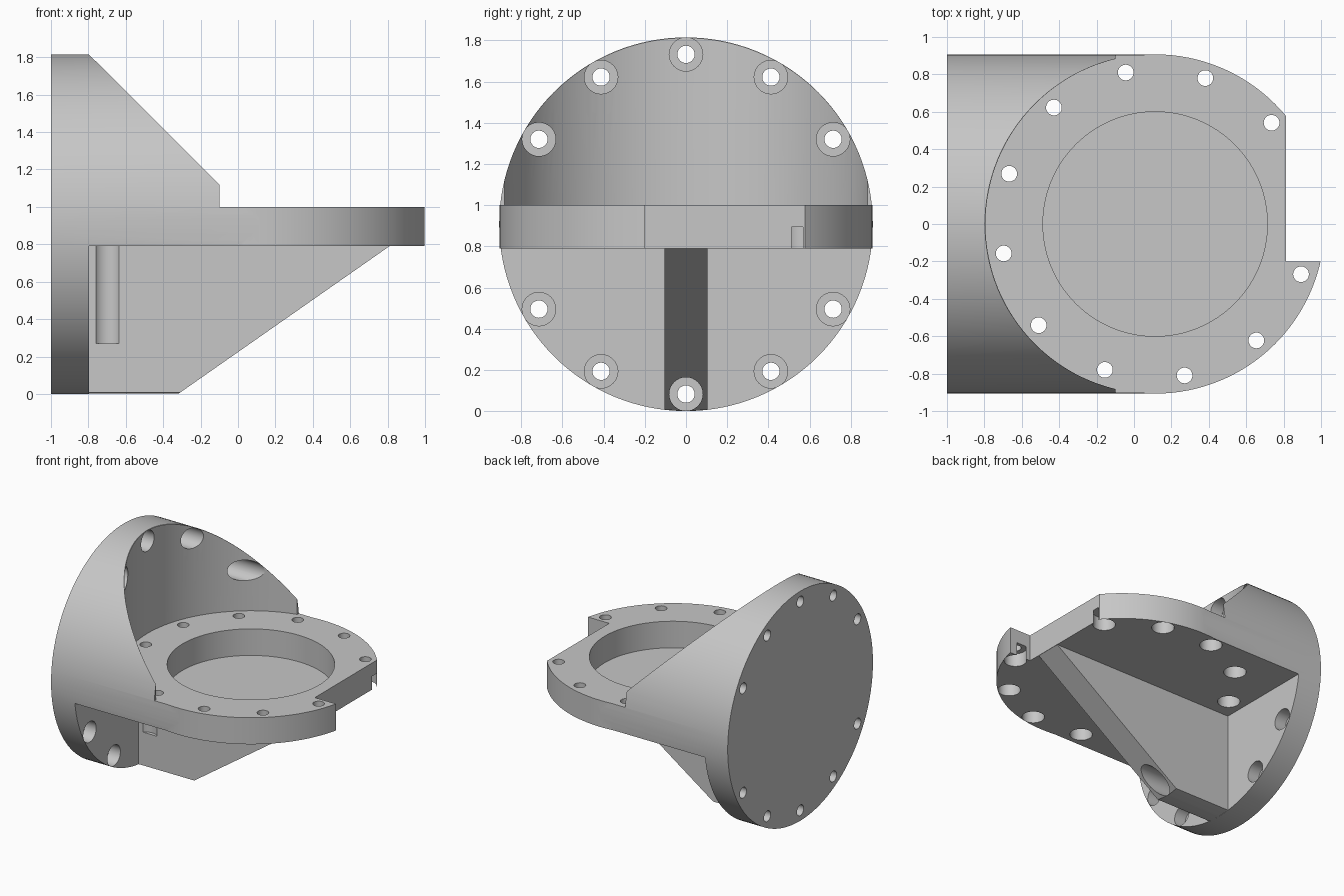
import bpy, bmesh
from math import sin, cos, radians
from mathutils import Matrix, Vector

old = bpy.data.objects.get("Cube")
if old:
    bpy.data.objects.remove(old)

R = 0.9075          # radius of both flanges
CX = 0.113          # x centre of the horizontal flange
FACE = -0.797       # inner face of the upright flange
LOW, TOP = 0.79, 1.0
PITCH, BOLT, BORE = 0.825, 0.042, 0.0815

grey = bpy.data.materials.new("light grey")
grey.use_nodes = True
colour = (0.57, 0.57, 0.57, 1)
grey.diffuse_color = colour
grey.node_tree.nodes["Principled BSDF"].inputs["Base Color"].default_value = colour


def finish(bm, name):
    bmesh.ops.recalc_face_normals(bm, faces=bm.faces)
    mesh = bpy.data.meshes.new(name)
    bm.to_mesh(mesh)
    bm.free()
    mesh.materials.append(grey)
    ob = bpy.data.objects.new(name, mesh)
    bpy.context.collection.objects.link(ob)
    return ob


def cylinder(name, start, end, radius, segments=128):
    """Cylinder between two points."""
    a, b = Vector(start), Vector(end)
    bm = bmesh.new()
    turn = (b - a).to_track_quat('Z', 'Y').to_matrix().to_4x4()
    bmesh.ops.create_cone(bm, cap_ends=True, segments=segments, radius1=radius,
                          radius2=radius, depth=(b - a).length,
                          matrix=Matrix.Translation((a + b) / 2) @ turn)
    return finish(bm, name)


def side_profile(name, points, half_width):
    """Extrude an x-z outline along y."""
    bm = bmesh.new()
    face = bm.faces.new([bm.verts.new((x, -half_width, z)) for x, z in points])
    moved = bmesh.ops.extrude_face_region(bm, geom=[face])["geom"]
    bmesh.ops.translate(bm, vec=(0, 2 * half_width, 0),
                        verts=[v for v in moved if isinstance(v, bmesh.types.BMVert)])
    return finish(bm, name)


def combine(ob, other, operation):
    mod = ob.modifiers.new("combine", 'BOOLEAN')
    mod.operation, mod.object, mod.solver = operation, other, 'EXACT'
    bpy.context.view_layer.objects.active = ob
    bpy.ops.object.modifier_apply(modifier=mod.name)
    bpy.data.objects.remove(other)


# Upright flange and sloping shell, trimmed to a round outline
body = side_profile("flange_bracket", [
    (-1, -0.1), (FACE, -0.1), (FACE, LOW), (CX, LOW), (CX, TOP), (-0.1, TOP),
    (-0.1, 1.12), (FACE, 2 * R), (FACE, 2), (-1, 2)], 1.1)
combine(body, cylinder("round_trim", (-1.1, 0, R), (0.5, 0, R), R), 'INTERSECT')
combine(body, cylinder("hollow", (CX, 0, TOP), (CX, 0, 2.2), R), 'DIFFERENCE')

# Horizontal flange
combine(body, cylinder("ring_plate", (CX, 0, LOW), (CX, 0, TOP), R - 0.0005), 'UNION')

# Triangular rib underneath
rib = side_profile("support_rib", [
    (-0.85, -0.1), (-0.463, -0.1), (0.81, LOW), (0.81, 0.85), (-0.85, 0.85)], 0.104)
combine(rib, cylinder("rib_trim", (-1.1, 0, R), (1.2, 0, R), R - 0.001), 'INTERSECT')
combine(body, rib, 'UNION')

# Large opening and the corner cut-out in the ring
combine(body, cylinder("opening", (CX, 0, LOW), (CX, 0, 1.1), 0.6), 'DIFFERENCE')
notch = side_profile("corner_notch", [(0.812, 0.7), (1.2, 0.7), (1.2, 1.1), (0.812, 1.1)], 0.6)
notch.data.transform(Matrix.Translation((0, 0.4, 0)))
combine(body, notch, 'DIFFERENCE')

# Stepped bolt holes through the ring, the one in the cut-out left away
for k in range(1, 12):
    a = radians(11 + 30 * k)
    x, y = CX + PITCH * cos(a), PITCH * sin(a)
    combine(body, cylinder("bolt", (x, y, 0.75), (x, y, 1.05), BOLT, 32), 'DIFFERENCE')
    combine(body, cylinder("bore", (x, y, 0.27), (x, y, 0.895), BORE, 32), 'DIFFERENCE')

# Stepped bolt holes through the upright flange, none level with the ring
for k in range(12):
    if k % 6 == 3:
        continue
    a = radians(30 * k)
    y, z = PITCH * sin(a), R + PITCH * cos(a)
    combine(body, cylinder("bolt", (-1.05, y, z), (-0.85, y, z), BOLT, 32), 'DIFFERENCE')
    combine(body, cylinder("bore", (-0.895, y, z), (0.5, y, z), BORE, 32), 'DIFFERENCE')

# Smooth curved walls, crisp edges
bpy.ops.object.select_all(action='DESELECT')
body.select_set(True)
bpy.context.view_layer.objects.active = body
bpy.ops.object.shade_smooth_by_angle(angle=radians(25))
